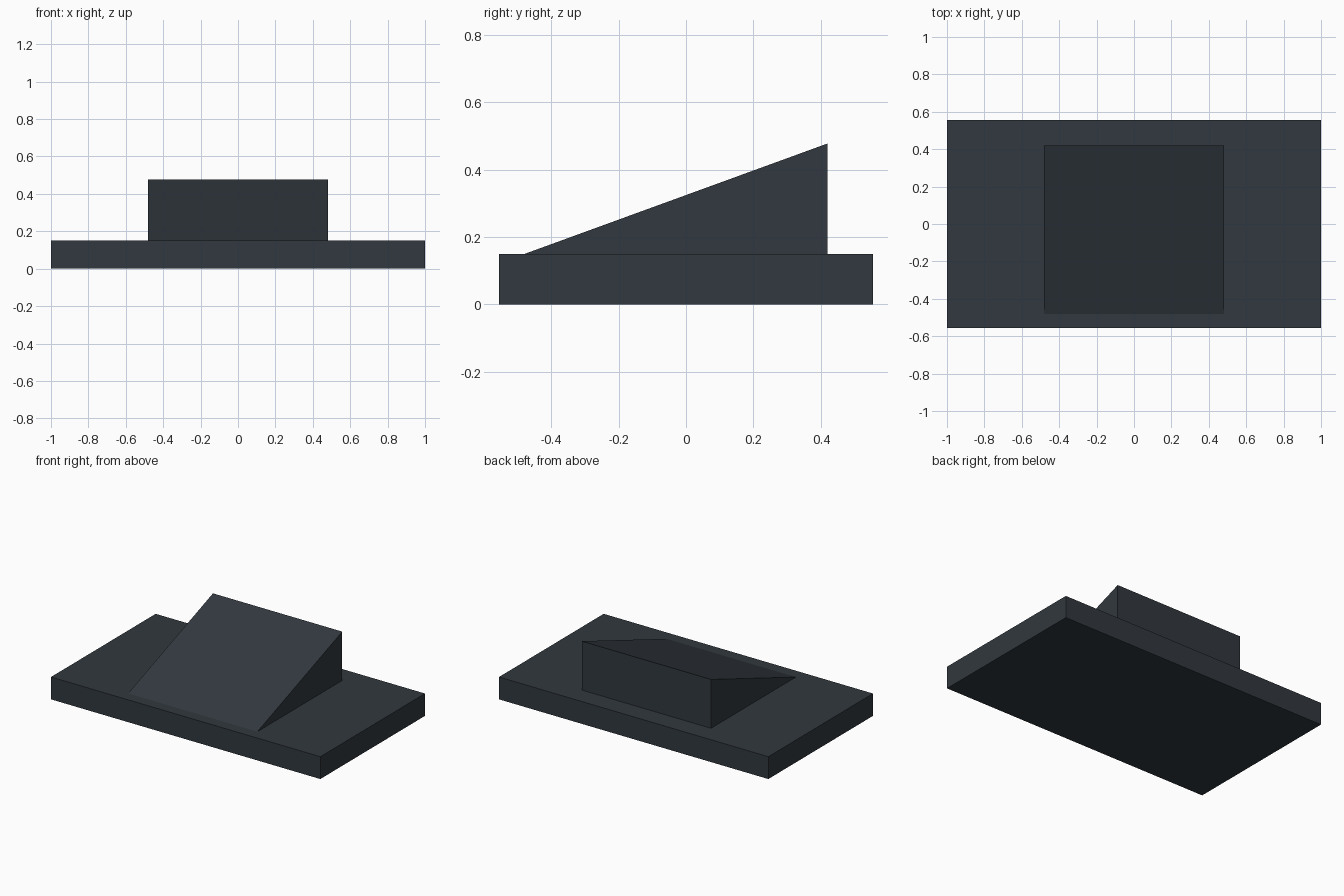
import bpy
import bmesh

if "Cube" in bpy.data.objects:
    bpy.data.objects.remove(bpy.data.objects["Cube"])

slate = bpy.data.materials.new("dark_slate")
slate.diffuse_color = (0.031, 0.040, 0.049, 1.0)
slate.use_nodes = True
slate.node_tree.nodes["Principled BSDF"].inputs["Base Color"].default_value = slate.diffuse_color


def extrude_profile(name, profile, half_width):
    """Extrude a (y, z) profile symmetrically along x."""
    bm = bmesh.new()
    face = bm.faces.new([bm.verts.new((-half_width, y, z)) for y, z in profile])
    ext = bmesh.ops.extrude_face_region(bm, geom=[face])
    verts = [v for v in ext["geom"] if isinstance(v, bmesh.types.BMVert)]
    bmesh.ops.translate(bm, verts=verts, vec=(2 * half_width, 0, 0))
    bmesh.ops.recalc_face_normals(bm, faces=bm.faces)
    mesh = bpy.data.meshes.new(name)
    bm.to_mesh(mesh)
    bm.free()
    mesh.materials.append(slate)
    obj = bpy.data.objects.new(name, mesh)
    bpy.context.collection.objects.link(obj)
    return obj


BASE_TOP = 0.15

# Flat rectangular slab
extrude_profile("base_slab", [(-0.555, 0), (0.555, 0), (0.555, BASE_TOP), (-0.555, BASE_TOP)], 1.0)

# Wedge rising towards the back
extrude_profile("ramp", [(-0.48, BASE_TOP), (0.42, BASE_TOP), (0.42, 0.478)], 0.48)
